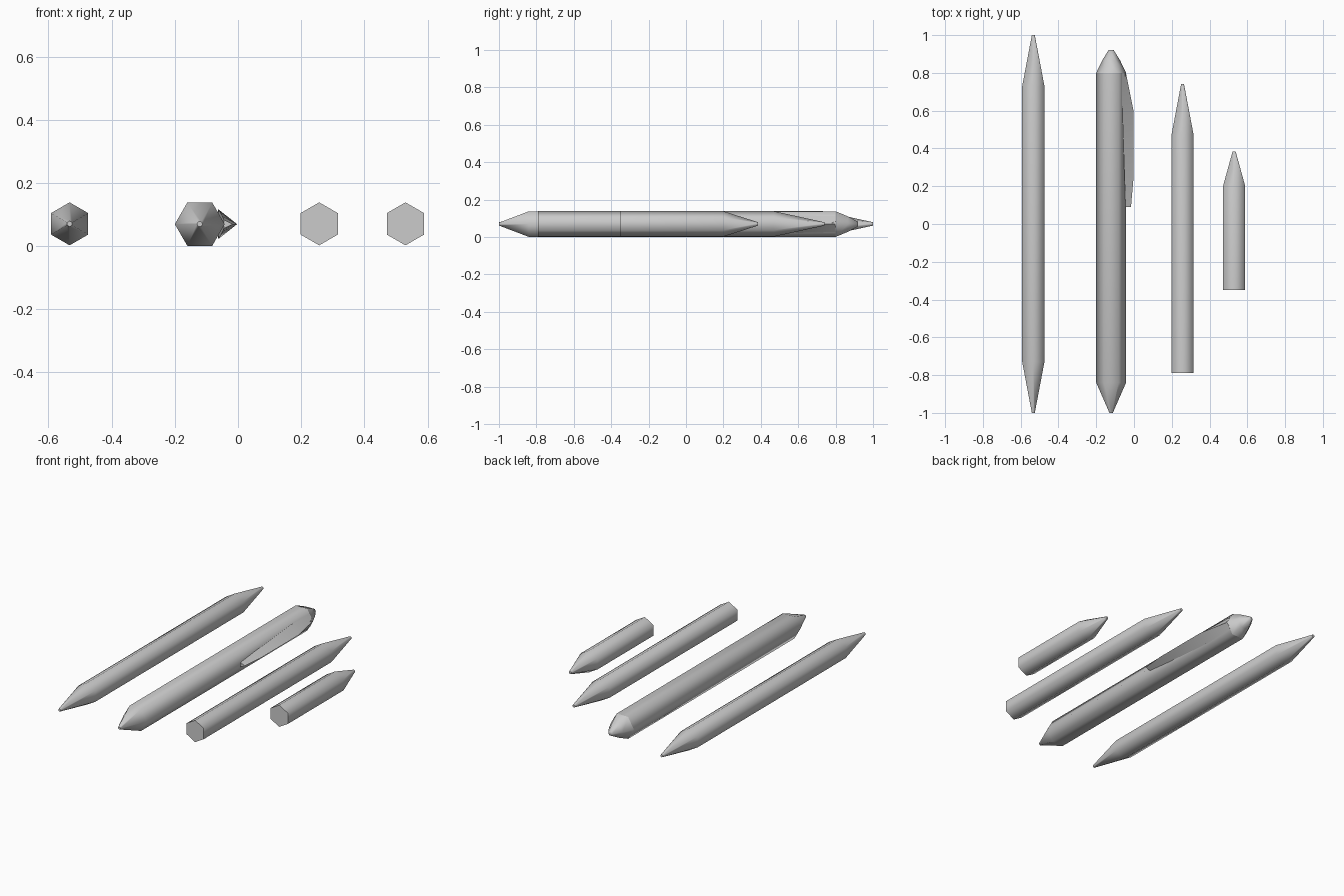
import bpy, bmesh, math
from mathutils import Vector

cube = bpy.data.objects.get("Cube")
if cube:
    bpy.data.objects.remove(cube, do_unlink=True)

grey = bpy.data.materials.new("light grey")
grey.use_nodes = True
colour = (0.6, 0.6, 0.6, 1)
grey.diffuse_color = colour
grey.node_tree.nodes["Principled BSDF"].inputs["Base Color"].default_value = colour


def loft(name, rings, close_start=True, close_end=True, angle=65):
    """Skin a row of equal-sized rings of points, smooth except at sharp caps."""
    bm = bmesh.new()
    loops = [[bm.verts.new(p) for p in ring] for ring in rings]
    n = len(loops[0])
    for a, b in zip(loops, loops[1:]):
        for i in range(n):
            j = (i + 1) % n
            bm.faces.new((a[i], a[j], b[j], b[i]))
    if close_start:
        bm.faces.new(loops[0])
    if close_end:
        bm.faces.new(loops[-1])
    bmesh.ops.recalc_face_normals(bm, faces=bm.faces)
    mesh = bpy.data.meshes.new(name)
    bm.to_mesh(mesh)
    bm.free()
    mesh.materials.append(grey)
    obj = bpy.data.objects.new(name, mesh)
    bpy.context.collection.objects.link(obj)
    bpy.ops.object.select_all(action='DESELECT')
    obj.select_set(True)
    bpy.context.view_layer.objects.active = obj
    bpy.ops.object.shade_smooth_by_angle(angle=math.radians(angle))
    return obj


def hexagon(x, y, z, radius, turn):
    """Hexagon across the y axis; turn is the angle of its first corner."""
    corners = [turn + i * math.pi / 3 for i in range(6)]
    return [Vector((x + radius * math.cos(a), y, z + radius * math.sin(a))) for a in corners]


def hex_rod(name, x, z, profile, turn, **caps):
    return loft(name, [hexagon(x, y, z, r, turn) for y, r in profile], **caps)


# Pencils: corner up, resting on an edge
R, TIP, MID = 0.068, 0.009, 0.0705
UP = math.pi / 2
hex_rod("double_ended_pencil", -0.533, MID, [(-1, TIP), (-0.73, R), (0.73, R), (1, TIP)], UP)
hex_rod("long_pencil", 0.257, MID, [(-0.79, R), (0.47, R), (0.74, TIP)], UP)
hex_rod("short_pencil", 0.53, MID, [(-0.35, R), (0.2, R), (0.385, TIP)], UP)

# Pen: flat side up, pointed nib at the front and blunt cap at the back
PX, PZ, PR = -0.121, 0.0695, 0.079
hex_rod("pen_body", PX, PZ, [(-1, 0.009), (-0.84, PR), (0.8, PR)], 0, close_end=False)
hex_rod("pen_cap", PX, PZ, [(0.8, PR), (0.865, 0.048), (0.92, 0.014)], 0, close_start=False)

# Clip: triangular fin along the pen's left corner
# (y, root x, ridge x, half height)
stations = [(0.09, -0.045, -0.016, 0.014), (0.24, -0.05, -0.003, 0.026),
            (0.6, -0.062, -0.003, 0.047), (0.8, -0.064, -0.043, 0.042)]
loft("pen_clip", [[Vector((root, y, PZ + h)), Vector((ridge, y, PZ)), Vector((root, y, PZ - h))]
                  for y, root, ridge, h in stations], angle=40)
